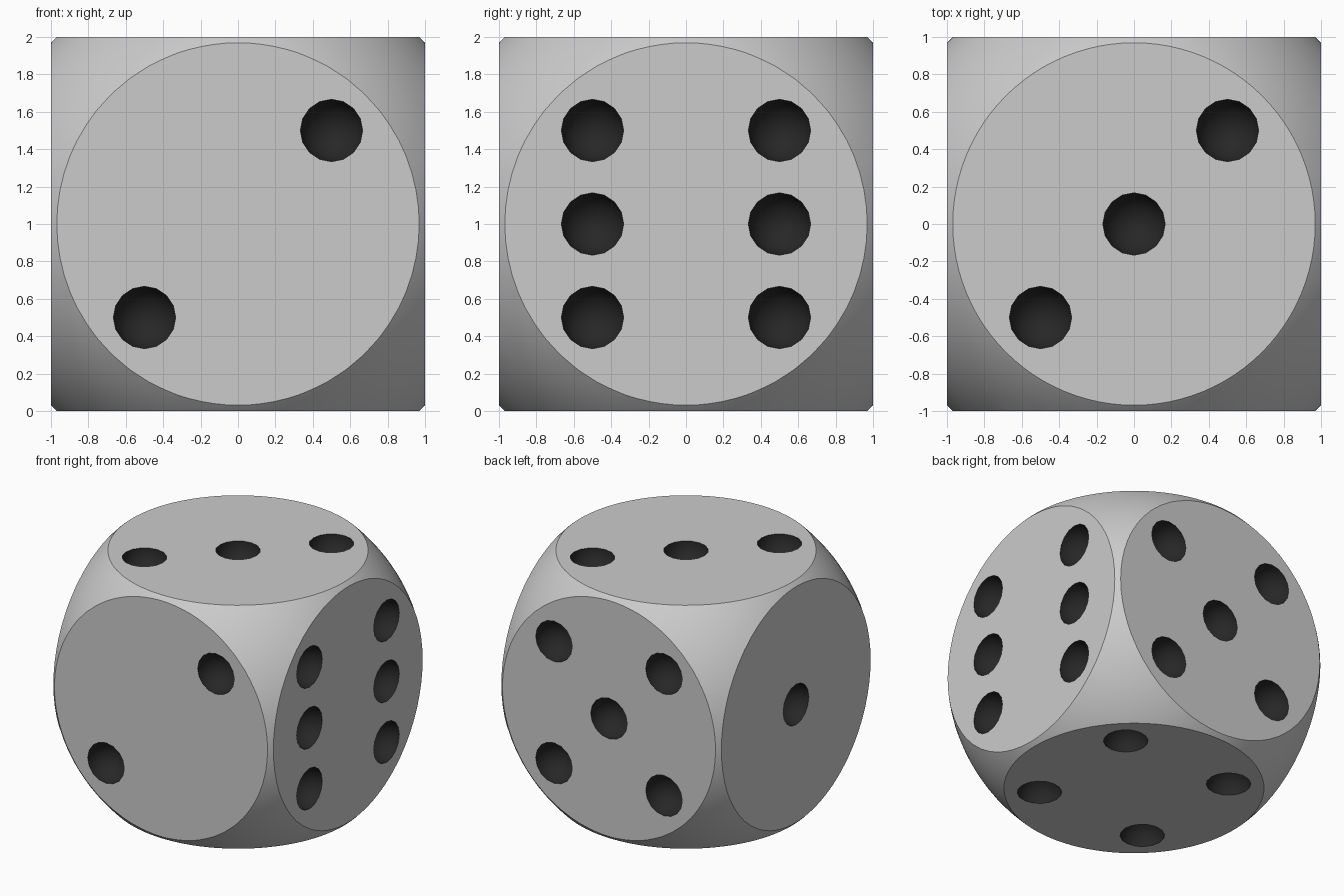
import bpy, bmesh
from math import radians
from mathutils import Vector, Matrix

if "Cube" in bpy.data.objects:
    bpy.data.objects.remove(bpy.data.objects["Cube"])

CENTRE = Vector((0, 0, 1))
ROUND_R = 1.393   # rounding sphere, leaves flat discs of radius 0.97
PIP_R = 0.169
S = 0.5           # pip spacing


def add_object(name, bm):
    mesh = bpy.data.meshes.new(name)
    bm.to_mesh(mesh)
    bm.free()
    ob = bpy.data.objects.new(name, mesh)
    ob.location = CENTRE
    bpy.context.collection.objects.link(ob)
    return ob


def boolean(target, cutter, operation):
    mod = target.modifiers.new(operation.lower(), 'BOOLEAN')
    mod.operation = operation
    mod.solver = 'EXACT'
    mod.object = cutter
    cutter.hide_render = True
    bpy.context.view_layer.objects.active = target
    bpy.ops.object.modifier_apply(modifier=mod.name)
    bpy.data.objects.remove(cutter)


# Cube body
bm = bmesh.new()
bmesh.ops.create_cube(bm, size=2)
die = add_object("die_body", bm)

# Sphere that rounds off the edges and corners
bm = bmesh.new()
bmesh.ops.create_uvsphere(bm, u_segments=96, v_segments=48, radius=ROUND_R)
rounder = add_object("rounding_sphere", bm)

# Pip layouts: face normal -> positions along the two remaining axes
corners = [(-S, -S), (-S, S), (S, -S), (S, S)]
diagonal = [(-S, -S), (S, S)]
middle = [(0, 0)]
layouts = {
    (0, -1, 0): diagonal,
    (0, 1, 0): corners + middle,
    (1, 0, 0): corners + [(-S, 0), (S, 0)],
    (-1, 0, 0): middle,
    (0, 0, 1): diagonal + middle,
    (0, 0, -1): corners,
}
bm = bmesh.new()
for normal, spots in layouts.items():
    n = Vector(normal)
    u, v = [Vector(a) for a in ((1, 0, 0), (0, 1, 0), (0, 0, 1)) if abs(n.dot(Vector(a))) < 0.5]
    turn = n.to_track_quat('Z', 'Y').to_matrix().to_4x4()
    for a, b in spots:
        bmesh.ops.create_uvsphere(bm, u_segments=16, v_segments=9, radius=PIP_R,
                                  matrix=Matrix.Translation(n + u * a + v * b) @ turn)
pips = add_object("pip_cutters", bm)

boolean(die, rounder, 'INTERSECT')
boolean(die, pips, 'DIFFERENCE')

# Dark colour inside the pips
die.data.materials.clear()
for name, grey in (("body", 0.8), ("pip", 0.02)):
    mat = bpy.data.materials.new(name)
    mat.diffuse_color = (grey, grey, grey, 1)
    mat.use_nodes = True
    mat.node_tree.nodes["Principled BSDF"].inputs["Base Color"].default_value = mat.diffuse_color
    die.data.materials.append(mat)
for f in die.data.polygons:
    c = f.center
    hollow = max(abs(k) for k in c) < 0.995 and c.length < 1.35
    f.material_index = 1 if hollow else 0

# Smooth rounding, sharp rims
bpy.ops.object.select_all(action='DESELECT')
die.select_set(True)
bpy.context.view_layer.objects.active = die
bpy.ops.object.shade_smooth_by_angle(angle=radians(30))
